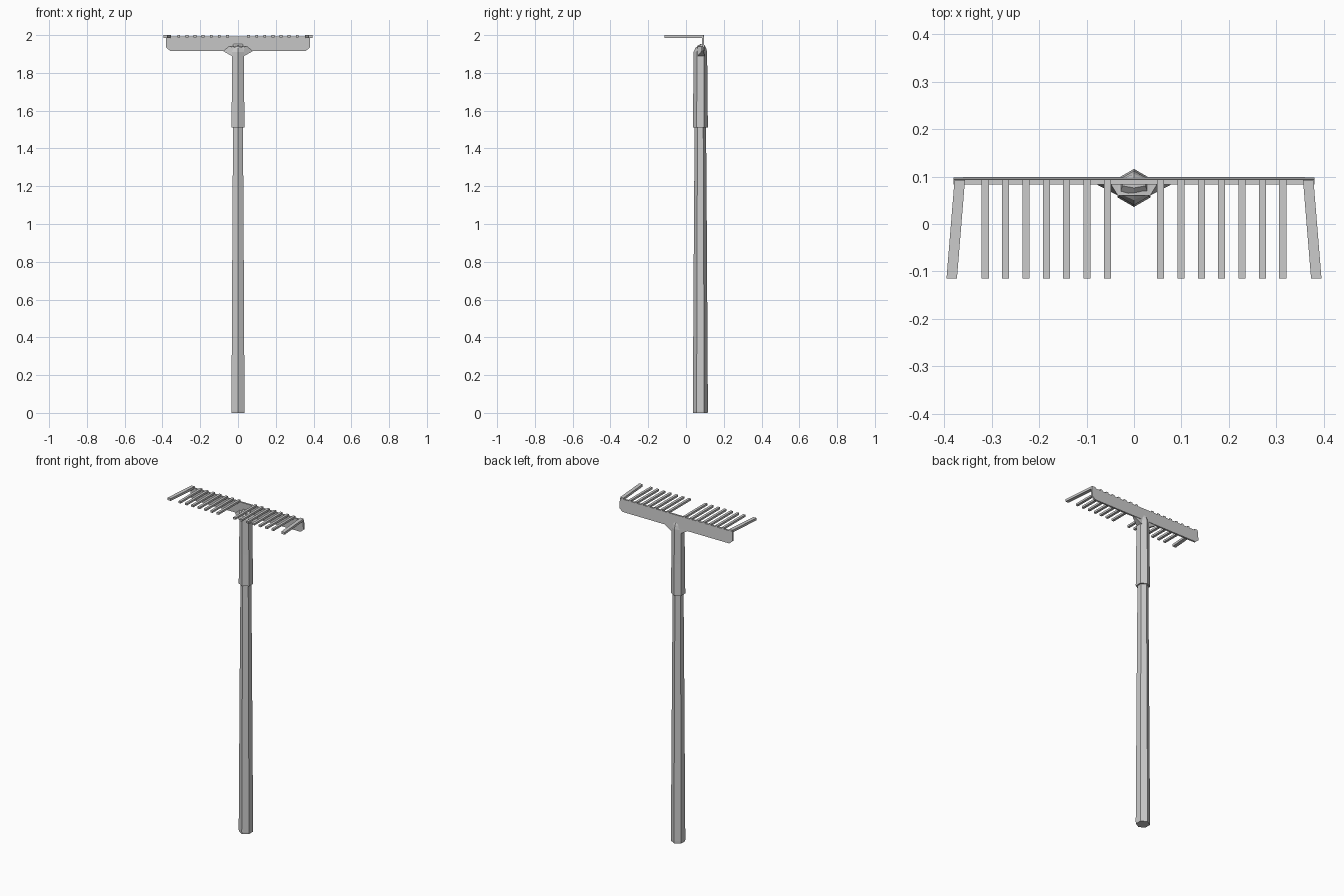
import bpy, bmesh, math

if "Cube" in bpy.data.objects:
    bpy.data.objects.remove(bpy.data.objects["Cube"])


def make_object(name, bm):
    bmesh.ops.recalc_face_normals(bm, faces=bm.faces)
    mesh = bpy.data.meshes.new(name)
    bm.to_mesh(mesh)
    bm.free()
    obj = bpy.data.objects.new(name, mesh)
    bpy.context.collection.objects.link(obj)
    return obj


def loft(name, rings):
    """Skin matching rings of points and cap both ends."""
    bm = bmesh.new()
    loops = [[bm.verts.new(p) for p in ring] for ring in rings]
    n = len(loops[0])
    for a, b in zip(loops, loops[1:]):
        for i in range(n):
            j = (i + 1) % n
            bm.faces.new((a[i], a[j], b[j], b[i]))
    bm.faces.new(loops[0])
    bm.faces.new(loops[-1])
    return make_object(name, bm)


def hex_ring(z, rx, ry, cy=0.076):
    """Six-sided ring with corners on the front and back."""
    return [(rx * math.sin(i * math.pi / 3), cy + ry * math.cos(i * math.pi / 3), z)
            for i in range(6)]


def tooth(name, x0, x1, width, y0, y1, z0, z1):
    """Square prong running forward from the bar, slightly sideways if x0 != x1."""
    h = width / 2
    section = lambda x, y: [(x - h, y, z0), (x + h, y, z0), (x + h, y, z1), (x - h, y, z1)]
    return loft(name, [section(x0, y0), section(x1, y1)])


# Tapered six-sided handle
loft("handle", [hex_ring(0.0, 0.039, 0.039), hex_ring(0.012, 0.040, 0.040),
                hex_ring(1.0, 0.034, 0.034), hex_ring(1.54, 0.030, 0.030)])

# Metal socket, pinched towards the bar at its top
loft("socket", [hex_ring(1.51, 0.040, 0.040), hex_ring(1.70, 0.0375, 0.0375),
                hex_ring(1.91, 0.036, 0.036),
                hex_ring(1.933, 0.034, 0.028, 0.078),
                hex_ring(1.953, 0.028, 0.009, 0.085)])

# Bar with clipped lower corners, leaning slightly forward at the top
outline = [(-0.36, 1.917), (0.36, 1.917), (0.38, 1.934), (0.38, 1.992), (-0.38, 1.992), (-0.38, 1.934)]
lean = lambda z: (1.992 - z) * 0.06
loft("bar", [[(x, y + lean(z), z) for x, z in outline] for y in (0.083, 0.094)])

# Flared gussets between socket and bar
for side, s in (("left", -1), ("right", 1)):
    loft(side + "_gusset", [
        [(0, 0.060, 1.885), (0, 0.100, 1.885), (0, 0.096, 1.945), (0, 0.060, 1.945)],
        [(s * 0.030, 0.060, 1.888), (s * 0.030, 0.098, 1.888),
         (s * 0.034, 0.096, 1.940), (s * 0.034, 0.060, 1.938)],
        [(s * 0.078, 0.083, 1.915), (s * 0.078, 0.095, 1.915),
         (s * 0.048, 0.094, 1.940), (s * 0.048, 0.083, 1.940)]])

    # Inner teeth and the wider splayed end tooth
    for i in range(7):
        x = s * (0.056 + i * 0.0429)
        tooth(f"{side}_tooth_{i + 1}", x, x, 0.015, 0.094, -0.115, 1.988, 2.0)
    tooth(side + "_end_tooth", s * 0.367, s * 0.384, 0.022, 0.093, -0.115, 1.986, 2.0)
